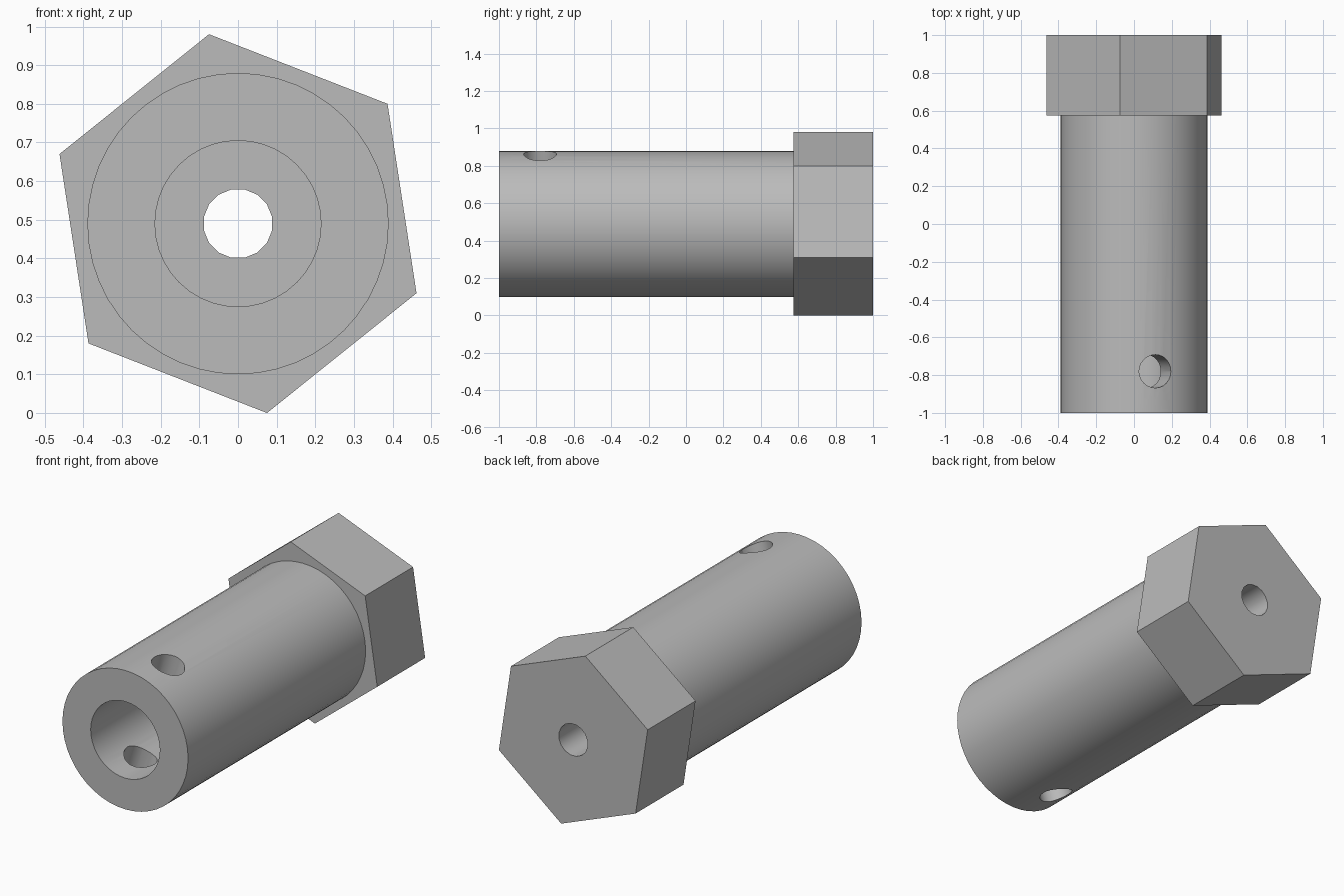
import bpy
from math import pi, radians, cos, sin
from mathutils import Matrix

cube = bpy.data.objects.get("Cube")
if cube:
    bpy.data.objects.remove(cube, do_unlink=True)

AXIS_Z = 0.49
FRONT, SHOULDER, BACK = -1.0, 0.575, 1.0
TILT = radians(17)           # lean of the cross hole toward +x

steel = bpy.data.materials.new("satin grey metal")
steel.use_nodes = True
GREY = (0.5, 0.5, 0.5, 1)
steel.diffuse_color = GREY
steel.node_tree.nodes["Principled BSDF"].inputs["Base Color"].default_value = GREY


def rod(name, radius, y0, y1, sides, turn=0.0):
    """Prism or cylinder along y, centred on the bolt axis."""
    bpy.ops.mesh.primitive_cylinder_add(vertices=sides, radius=radius, depth=y1 - y0)
    ob = bpy.context.object
    ob.name = name
    ob.data.transform(Matrix.Rotation(turn, 4, "Y") @ Matrix.Rotation(pi / 2, 4, "X"))
    ob.location = (0, (y0 + y1) / 2, AXIS_Z)
    ob.data.materials.append(steel)
    return ob


def cut(target, cutter):
    mod = target.modifiers.new(cutter.name, "BOOLEAN")
    mod.operation, mod.solver, mod.object = "DIFFERENCE", "EXACT", cutter
    bpy.context.view_layer.objects.active = target
    bpy.ops.object.modifier_apply(modifier=mod.name)


# Main parts
shank = rod("shank", 0.39, FRONT, SHOULDER, 48)
head = rod("hex_head", 0.496, SHOULDER, BACK, 6, radians(8.7))
# turn a corner to just left of the top
corner = max(head.data.vertices, key=lambda v: v.co.z).co
if corner.x > 0:
    head.data.transform(Matrix.Rotation(radians(-17.4), 4, "Y"))

# Shaft bore, narrow screw hole and tilted cross hole
bore = rod("shaft_bore_cutter", 0.215, FRONT - 0.1, 0.4, 40)
screw_hole = rod("screw_hole_cutter", 0.09, 0.2, BACK + 0.1, 16, pi / 16)
cross_hole = rod("cross_hole_cutter", 0.088, -0.6, 0.6, 24)
cross_hole.data.transform(Matrix.Rotation(TILT, 4, "Y") @ Matrix.Rotation(pi / 2, 4, "X"))
cross_hole.location = (0, -0.78, AXIS_Z)

for cutter in (bore, screw_hole, cross_hole):
    cut(shank, cutter)
cut(head, screw_hole)

for cutter in (bore, screw_hole, cross_hole):
    bpy.data.objects.remove(cutter, do_unlink=True)

# Smooth round walls, crisp rims
for part in (shank, head):
    bpy.ops.object.select_all(action="DESELECT")
    part.select_set(True)
    bpy.context.view_layer.objects.active = part
    bpy.ops.object.shade_smooth_by_angle(angle=radians(30))
